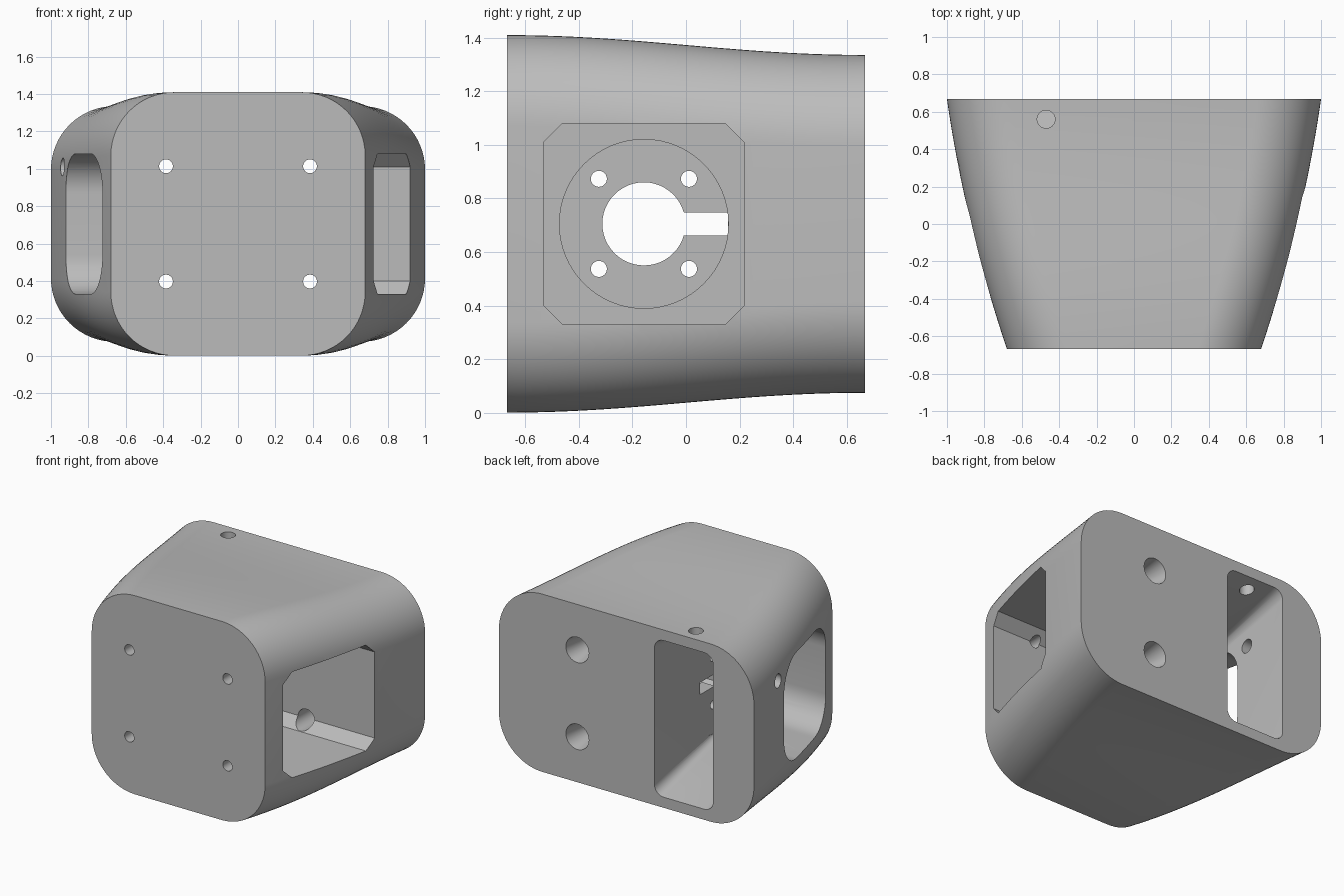
import bpy, bmesh, math
from mathutils import Vector

if "Cube" in bpy.data.objects:
    bpy.data.objects.remove(bpy.data.objects["Cube"], do_unlink=True)

MID = 0.705          # height of the centre line
BACK = 0.667         # half depth
HOLE_Y = -0.157      # centre of the side openings

grey = bpy.data.materials.new("plain_grey")
grey.use_nodes = True
grey.diffuse_color = (0.5, 0.5, 0.5, 1)
grey.node_tree.nodes["Principled BSDF"].inputs["Base Color"].default_value = (0.5, 0.5, 0.5, 1)


def loft(name, rings):
    """Closed solid through a list of rings with equal point counts."""
    bm = bmesh.new()
    loops = [[bm.verts.new(p) for p in ring] for ring in rings]
    n = len(loops[0])
    for a, b in zip(loops, loops[1:]):
        for i in range(n):
            bm.faces.new((a[i], a[(i + 1) % n], b[(i + 1) % n], b[i]))
    bm.faces.new(loops[0][::-1])
    bm.faces.new(loops[-1])
    bmesh.ops.recalc_face_normals(bm, faces=bm.faces)
    mesh = bpy.data.meshes.new(name)
    bm.to_mesh(mesh)
    bm.free()
    obj = bpy.data.objects.new(name, mesh)
    bpy.context.collection.objects.link(obj)
    mesh.materials.append(grey)
    return obj


def rounded(w, h, r, seg=12):
    """Rounded rectangle outline with half sizes w and h; seg=1 gives chamfers."""
    pts = []
    for k, (sx, sy) in enumerate(((1, 1), (-1, 1), (-1, -1), (1, -1))):
        for i in range(seg + 1):
            a = math.pi / 2 * (k + i / seg)
            pts.append((sx * (w - r) + r * math.cos(a), sy * (h - r) + r * math.sin(a)))
    return pts


def circle(r, seg=32):
    return [(r * math.cos(math.tau * i / seg), r * math.sin(math.tau * i / seg)) for i in range(seg)]


def at_x(profile, x, y=HOLE_Y, z=MID):
    return [(x, y + u, z + v) for u, v in profile]


def at_y(profile, y, x=0, z=MID):
    return [(x + u, y, z + v) for u, v in profile]


def at_z(profile, z, x, y):
    return [(x + u, y + v, z) for u, v in profile]


# Housing shell: narrow tall front flaring to a wide back
rings = []
STEPS = 32
for i in range(STEPS + 1):
    t = i / STEPS
    width = 0.68 + 0.32 * (1.4 * t - 0.4 * t * t)
    height = 0.667 + 0.037 * math.cos(math.pi * t)
    rings.append(at_y(rounded(width, height, 0.34, 16), -BACK + 2 * BACK * t))
housing = loft("housing", rings)

cutters = []


def cut(name, *rings):
    cutters.append(loft(name, rings))


# Left pocket with chamfered corners, then its round seat
pocket = rounded(0.373, 0.375, 0.07, 1)
cut("left_pocket", at_x(pocket, -0.05), at_x(pocket, 1.2))
cut("round_seat", at_x(circle(0.315, 64), -0.12), at_x(circle(0.315, 64), 0))

# Right opening with rounded corners
opening = rounded(0.373, 0.375, 0.21)
cut("right_opening", at_x(opening, -1.2), at_x(opening, -0.22))

# Back slot tapering in height towards the right opening
cut("back_slot",
    at_y(rounded(0.23, 0.375, 0.05, 6), -0.15, -0.45),
    at_y(rounded(0.23, 0.555, 0.07, 6), BACK, -0.45),
    at_y(rounded(0.23, 0.555, 0.07, 6), 0.8, -0.45))

# Centre hole, cable notch and screw holes in the dividing wall
cut("centre_hole", at_x(circle(0.155, 48), -0.4), at_x(circle(0.155, 48), 0.1))
notch = rounded(0.14, 0.043, 0.001, 1)
cut("cable_notch", at_x(notch, -0.4, 0.017), at_x(notch, -0.08, 0.017))
for sy in (-1, 1):
    for sz in (-1, 1):
        ring = circle(0.03, 24)
        place = (HOLE_Y + sy * 0.168, MID + sz * 0.168)
        cut("wall_screw_hole", at_x(ring, -0.4, *place), at_x(ring, 0.1, *place))

# Front screw holes and the wider access holes at the back
for z in (MID - 0.308, MID + 0.308):
    for x in (-0.385, 0.385):
        ring = circle(0.037, 24)
        cut("front_screw_hole", at_y(ring, -0.8, x, z), at_y(ring, -0.2, x, z))
    cut("back_access_hole",
        at_y(circle(0.065), 0.1, 0.385, z), at_y(circle(0.065), 0.5, 0.385, z),
        at_y(circle(0.09), BACK, 0.385, z), at_y(circle(0.09), 0.8, 0.385, z))

# Small cable holes through the top and the right side
small = circle(0.048)
cut("top_hole", at_z(small, 1.0, -0.47, 0.56), at_z(small, 1.6, -0.47, 0.56))
cut("side_hole", at_x(small, -1.2, 0.31, 1.01), at_x(small, -0.5, 0.31, 1.01))

# Carve all openings out of the housing
for c in cutters:
    c.hide_render = True
    mod = housing.modifiers.new(c.name, "BOOLEAN")
    mod.operation = "DIFFERENCE"
    mod.solver = "EXACT"
    mod.object = c
graph = bpy.context.evaluated_depsgraph_get()
graph.update()
housing.data = bpy.data.meshes.new_from_object(housing.evaluated_get(graph))
housing.modifiers.clear()
for c in cutters:
    bpy.data.objects.remove(c, do_unlink=True)

bpy.ops.object.select_all(action="DESELECT")
housing.select_set(True)
bpy.context.view_layer.objects.active = housing
bpy.ops.object.shade_smooth_by_angle(angle=math.radians(25))
